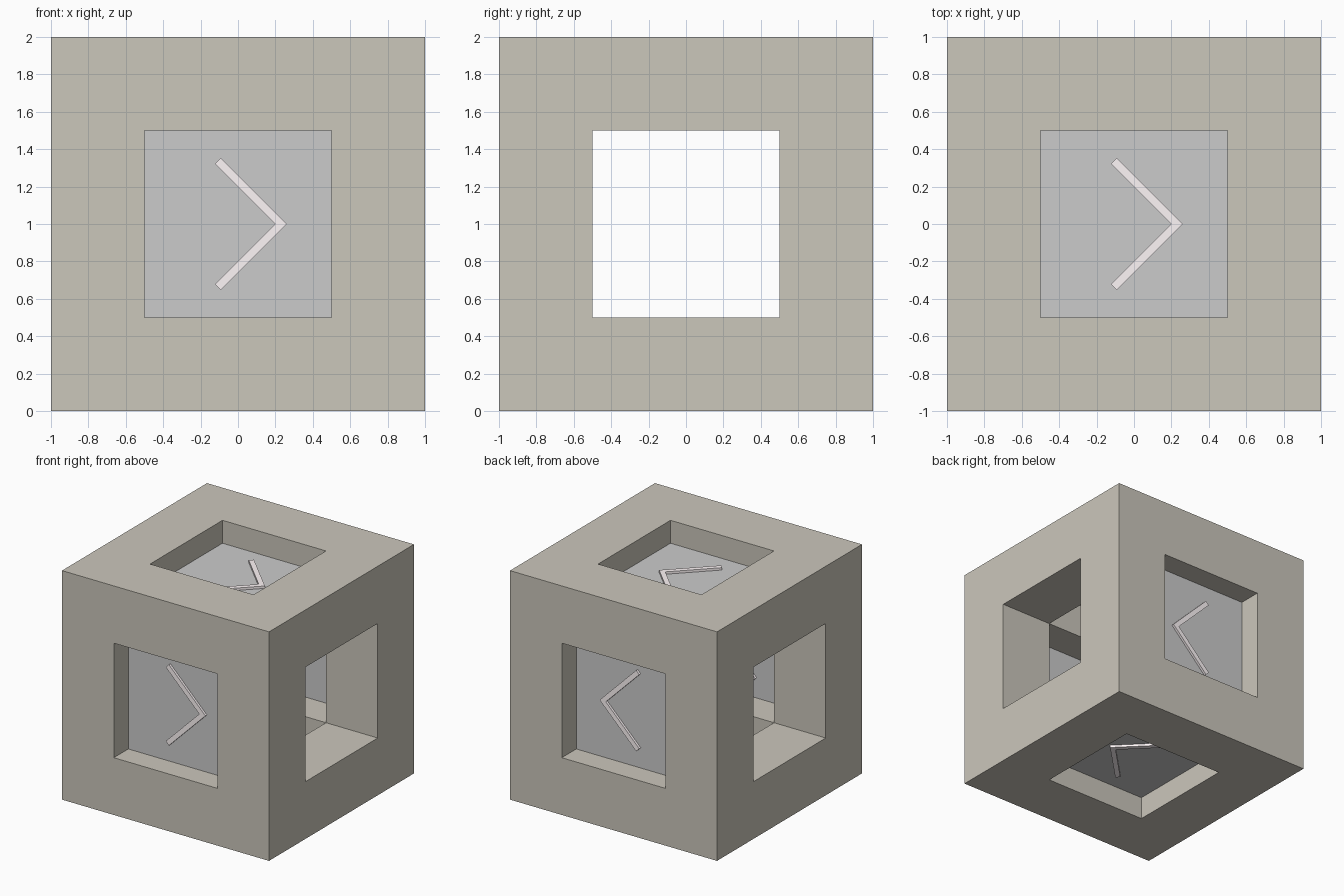
import bpy, bmesh, math
from itertools import product
from mathutils import Matrix, Vector

if "Cube" in bpy.data.objects:
    bpy.data.objects.remove(bpy.data.objects["Cube"])

CENTER = Vector((0, 0, 1))


def material(name, rgb):
    m = bpy.data.materials.new(name)
    m.diffuse_color = (*rgb, 1)
    m.use_nodes = True
    m.node_tree.nodes["Principled BSDF"].inputs["Base Color"].default_value = m.diffuse_color
    return m


def add_object(name, bm, mat=None):
    me = bpy.data.meshes.new(name)
    bm.to_mesh(me)
    bm.free()
    ob = bpy.data.objects.new(name, me)
    bpy.context.collection.objects.link(ob)
    if mat:
        me.materials.append(mat)
    return ob


# Hollow cube frame: 3x3x3 cells without the core and the face centres
def cube_frame(mat):
    cuts = (-1, -0.5, 0.5, 1)
    cells = {c for c in product(range(3), repeat=3) if c.count(1) < 2}
    bm = bmesh.new()
    for c in cells:
        for axis, step in product(range(3), (-1, 1)):
            n = list(c)
            n[axis] += step
            if tuple(n) in cells:
                continue
            u, v = (axis + 1) % 3, (axis + 2) % 3
            quad = []
            for du, dv in ((0, 0), (1, 0), (1, 1), (0, 1)):
                p = [0, 0, 0]
                p[axis] = cuts[c[axis] + (step > 0)]
                p[u], p[v] = cuts[c[u] + du], cuts[c[v] + dv]
                quad.append(bm.verts.new(Vector(p) + CENTER))
            bm.faces.new(quad if step > 0 else quad[::-1])
    bmesh.ops.remove_doubles(bm, verts=bm.verts, dist=1e-4)
    return add_object("cube_frame", bm, mat)


# Flat outline in the xz plane at depth y
def outline(points, y):
    bm = bmesh.new()
    face = bm.faces.new([bm.verts.new((x, y, z)) for x, z in points])
    return bm, face


frame_mat = material("warm_grey", (0.6, 0.57, 0.5))
arrow_mat = material("pale_pink", (1.0, 0.93, 0.94))
cube_frame(frame_mat)

# Recessed panel with a chevron through it, on the four sides around x
for i, side in enumerate(("front", "bottom", "back", "top")):
    place = Matrix.Translation(CENTER) @ Matrix.Rotation(math.radians(90 * i), 4, 'X')

    bm, _ = outline([(-0.5, -0.5), (0.5, -0.5), (0.5, 0.5), (-0.5, 0.5)], -0.8)
    add_object(side + "_panel", bm).matrix_world = place

    t = 0.021
    bm, face = outline([(0.26, 0), (-0.093, 0.353), (-0.123, 0.323), (0.2, 0),
                        (-0.123, -0.323), (-0.093, -0.353)], -0.8 - t)
    ext = bmesh.ops.extrude_face_region(bm, geom=[face], use_keep_orig=True)
    bmesh.ops.translate(bm, vec=(0, 2 * t, 0),
                        verts=[g for g in ext["geom"] if isinstance(g, bmesh.types.BMVert)])
    bmesh.ops.recalc_face_normals(bm, faces=bm.faces)
    add_object(side + "_chevron", bm, arrow_mat).matrix_world = place
